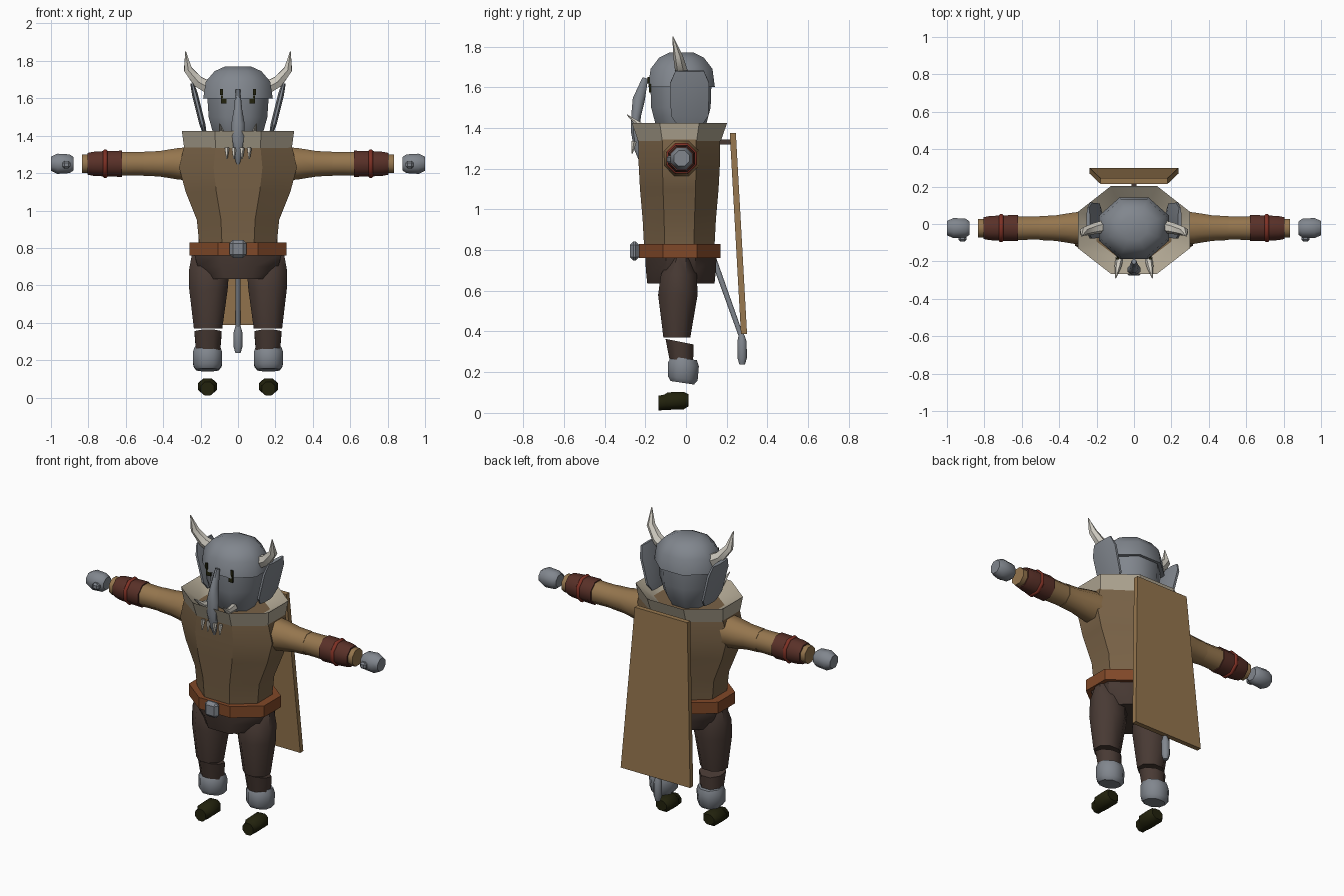
import bpy, bmesh, math
from mathutils import Vector

if "Cube" in bpy.data.objects:
    bpy.data.objects.remove(bpy.data.objects["Cube"], do_unlink=True)


def material(name, *rgb):
    m = bpy.data.materials.new(name)
    m.use_nodes = True
    m.diffuse_color = (*rgb, 1)
    m.node_tree.nodes["Principled BSDF"].inputs["Base Color"].default_value = (*rgb, 1)
    return m


SKIN = material("grey_skin", .22, .24, .27)
TAN = material("tan_cloth", .30, .18, .076)
TUNIC = material("brown_tunic", .19, .122, .062)
TROUSER = material("dark_trousers", .065, .042, .034)
BELT = material("rust_leather", .216, .065, .021)
BRACER = material("dark_leather", .1, .03, .021)
RED = material("red_band", .21, .03, .018)
IVORY = material("ivory", .65, .62, .55)
FUR = material("beige_fur", .42, .37, .28)
DARK = material("dark_olive", .016, .016, .004)


def finish(name, bm, mat, angle):
    bmesh.ops.recalc_face_normals(bm, faces=bm.faces)
    mesh = bpy.data.meshes.new(name)
    bm.to_mesh(mesh)
    bm.free()
    mesh.materials.append(mat)
    mesh.shade_smooth()
    mesh.set_sharp_from_angle(angle=math.radians(angle))
    ob = bpy.data.objects.new(name, mesh)
    bpy.context.collection.objects.link(ob)
    return ob


def tube(name, mat, rings, axis=None, angle=50, n=8, side=1, cap=True):
    """Loft n-gons through rings (x, y, z, half width, half depth)."""
    bm = bmesh.new()
    pts = [Vector(r[:3]) for r in rings]
    grown = 1 / math.cos(math.pi / n)
    loops = []
    for i, (p, r) in enumerate(zip(pts, rings)):
        t = Vector(axis) if axis else pts[min(i + 1, len(pts) - 1)] - pts[max(i - 1, 0)]
        t.normalize()
        ref = Vector((1, 0, 0)) if abs(t.y) > .7 else Vector((0, 1, 0))
        u = ref.cross(t).normalized()
        v = t.cross(u)
        loop = []
        for k in range(n):
            a = math.tau * (k + .5) / n
            q = p + grown * (u * r[3] * math.cos(a) + v * r[4] * math.sin(a))
            loop.append(bm.verts.new((q.x * side, q.y, q.z)))
        loops.append(loop)
    for a, b in zip(loops, loops[1:]):
        for k in range(n):
            bm.faces.new((a[k], a[(k + 1) % n], b[(k + 1) % n], b[k]))
    if cap:
        bm.faces.new(loops[0])
        bm.faces.new(loops[-1])
    return finish(name, bm, mat, angle)


def box(name, mat, centre, size, bevel=0):
    bm = bmesh.new()
    bmesh.ops.create_cube(bm, size=1)
    bmesh.ops.scale(bm, vec=size, verts=bm.verts)
    bmesh.ops.translate(bm, vec=centre, verts=bm.verts)
    if bevel:
        bmesh.ops.bevel(bm, geom=bm.edges[:], offset=bevel, segments=1, affect='EDGES')
    return finish(name, bm, mat, 30)


UP, OUT = (0, 0, 1), (1, 0, 0)


def column(name, mat, y, levels, angle=50, x=0, side=1, cap=True):
    """Upright loft from (z, half width, half depth) levels."""
    return tube(name, mat, [(x, y, z, a, b) for z, a, b in levels], UP, angle, side=side, cap=cap)


def sleeve(name, mat, stations, side):
    """Sideways loft from (x, radius) stations along the arm line."""
    return tube(name, mat, [(x, -.022, 1.25, r, r) for x, r in stations], OUT, side=side)


# Torso, belt and hips
column("tunic", TUNIC, -.033, [(.8, .205, .172), (.95, .22, .18), (1.1, .28, .193),
                               (1.23, .315, .2), (1.36, .285, .2)], 30)
column("belt", BELT, -.03, [(.76, .258, .2), (.83, .258, .2)], 30)
column("hips", TROUSER, -.025, [(.635, .17, .165), (.70, .215, .172), (.77, .235, .175)])
box("buckle", SKIN, (0, -.253, .795), (.09, .045, .095), .018)

# Flared fur collar and the fangs hanging from it
column("collar", FUR, -.032, [(1.335, .288, .203), (1.425, .3, .234), (1.36, .2, .15)],
       30, cap=False)
for i, x in enumerate((-.06, -.022, .022, .06)):
    tube(f"collar_fang_{i}", IVORY, [(x, -.255, 1.335, .011, .011), (x, -.265, 1.275, .003, .003)], n=5)

# Head and cap
column("head", SKIN, -.025, [(1.35, .1, .09), (1.42, .135, .125), (1.5, .157, .146),
                             (1.62, .165, .15)])
column("cap", SKIN, -.022, [(1.6, .186, .164), (1.69, .172, .152), (1.745, .125, .11),
                            (1.77, .07, .06)])
tube("trunk", SKIN, [(0, -.2, 1.645, .012, .014), (0, -.232, 1.54, .022, .03),
                     (0, -.245, 1.46, .036, .024), (0, -.25, 1.38, .03, .02),
                     (0, -.24, 1.3, .02, .016), (0, -.225, 1.25, .01, .01)])

for side, label in ((1, "left"), (-1, "right")):
    # Face details
    box(label + "_eye", DARK, (side * .076, -.177, 1.594), (.03, .009, .042))
    box(label + "_brow", DARK, (side * .088, -.184, 1.635), (.016, .009, .032))
    tube(label + "_ear", SKIN, [(.178, .018, 1.415, .01, .06), (.19, .018, 1.46, .016, .092),
                                (.23, .018, 1.62, .016, .096), (.245, .018, 1.68, .01, .07)],
         angle=30, side=side)
    tube(label + "_horn", IVORY, [(.15, -.012, 1.655, .034, .03), (.215, -.025, 1.69, .03, .026),
                                  (.268, -.04, 1.755, .022, .02), (.28, -.065, 1.85, .002, .002)],
         n=6, side=side)
    tube(label + "_tusk", IVORY, [(.07, -.14, 1.4, .02, .02), (.085, -.225, 1.41, .016, .016),
                                  (.098, -.29, 1.465, .002, .002)], n=6, side=side)

    # Arm
    sleeve(label + "_upper_sleeve", TAN, [(.25, .09), (.32, .084), (.42, .068), (.505, .064)], side)
    sleeve(label + "_lower_sleeve", TAN, [(.5, .062), (.56, .062), (.64, .064)], side)
    sleeve(label + "_bracer", BRACER, [(.62, .07), (.71, .068), (.775, .064), (.805, .058)], side)
    sleeve(label + "_bracer_band", RED, [(.699, .07), (.704, .075), (.716, .075), (.721, .07)], side)
    sleeve(label + "_cuff", TAN, [(.795, .05), (.835, .05)], side)
    sleeve(label + "_hand", SKIN, [(.88, .036), (.9, .05), (.965, .054), (1, .038)], side)
    box(label + "_thumb", SKIN, (side * .917, -.074, 1.245), (.042, .04, .04), .01)

    # Leg
    tube(label + "_thigh", TROUSER, [(.16, -.02, .775, .085, .05), (.155, -.035, .68, .107, .088),
                                     (.158, -.04, .58, .103, .097), (.16, -.045, .37, .076, .066)],
         UP, side=side)
    tube(label + "_shin", TROUSER, [(.16, -.032, .35, .073, .07), (.16, -.022, .24, .064, .058)],
         (0, -.2, -1), side=side)
    tube(label + "_leg_fur", SKIN, [(.163, -.008, .268, .068, .062), (.163, -.012, .24, .078, .076),
                                    (.163, -.016, .17, .076, .074), (.163, -.018, .148, .06, .058)],
         (0, -.15, -1), side=side)
    tube(label + "_foot", DARK, [(.163, .012, .062, .03, .036), (.163, -.012, .06, .043, .051),
                                 (.163, -.09, .058, .043, .05), (.163, -.105, .052, .038, .04),
                                 (.163, -.135, .048, .036, .036)], (0, 1, 0), side=side)

# Stiff cape, wider at the hem, and the peg that holds it
cape = bmesh.new()
bmesh.ops.create_cube(cape, size=1)
for v in cape.verts:
    top = v.co.z > 0
    v.co = ((.18 if top else .238) * (1 if v.co.x > 0 else -1),
            (.23 if top else .285) + v.co.y * .03, 1.375 if top else .387)
finish("cape", cape, TAN, 30)
box("cape_peg", TROUSER, (0, .19, 1.33), (.025, .09, .025))

# Tail with a tuft
tube("tail", SKIN, [(0, .12, .8, .014, .014), (0, .27, .38, .012, .012)])
tube("tail_tuft", SKIN, [(0, .272, .39, .012, .012), (0, .275, .35, .023, .023),
                         (0, .276, .27, .023, .023), (0, .276, .238, .014, .014)], UP)
